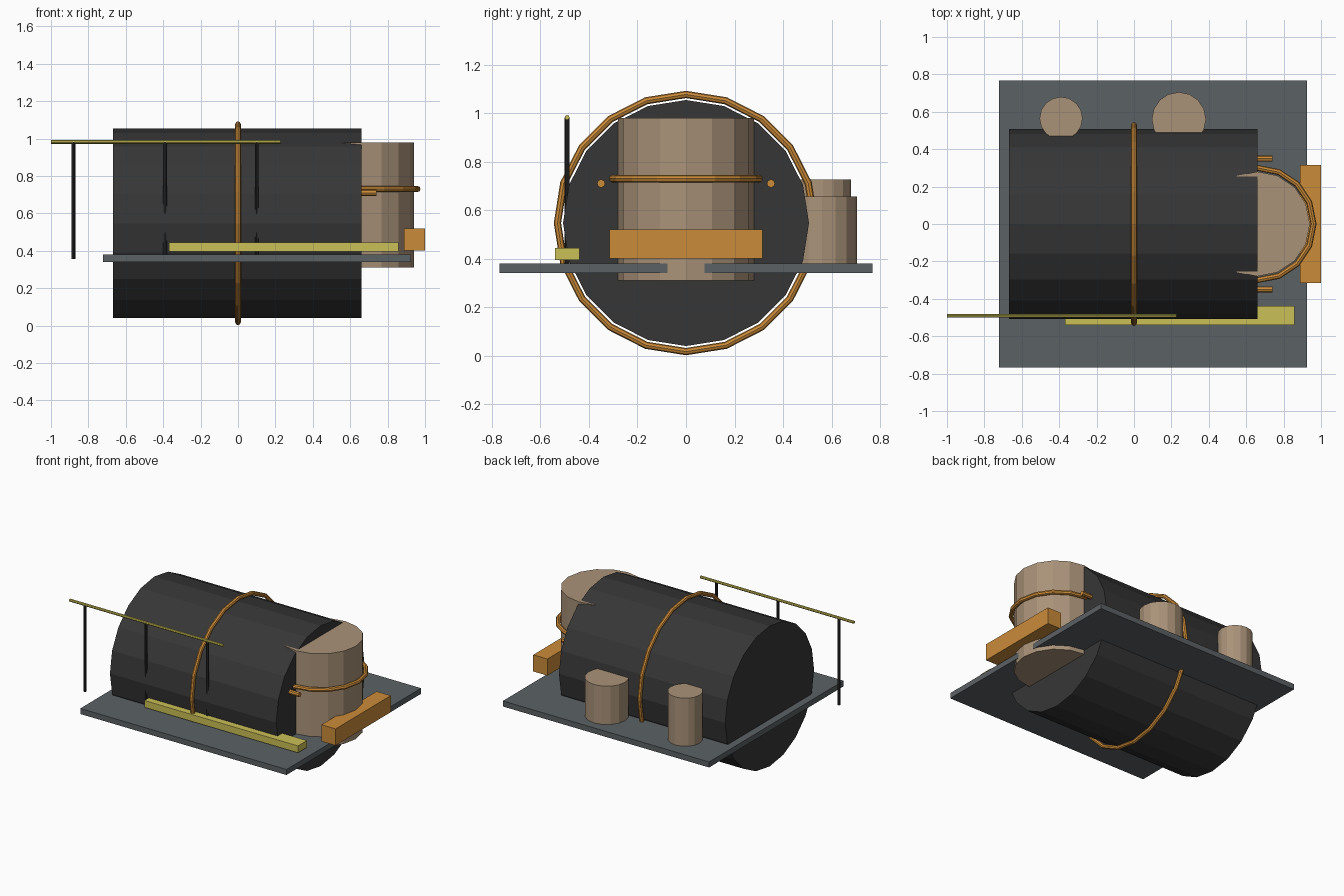
import bpy
from math import pi

if "Cube" in bpy.data.objects:
    bpy.data.objects.remove(bpy.data.objects["Cube"], do_unlink=True)


def material(name, rgb):
    m = bpy.data.materials.new(name)
    m.use_nodes = True
    m.diffuse_color = (*rgb, 1)
    m.node_tree.nodes["Principled BSDF"].inputs["Base Color"].default_value = (*rgb, 1)
    return m


CHARCOAL = material("charcoal", (0.037, 0.037, 0.037))
BLACK = material("black", (0.022, 0.022, 0.023))
TAN = material("tan", (0.40, 0.29, 0.19))
ORANGE = material("orange", (0.60, 0.26, 0.042))
GRAY = material("slate gray", (0.105, 0.12, 0.127))
YELLOW = material("yellow", (0.60, 0.53, 0.095))
ALONG_X = (0, pi / 2, 0)


def finish(name, mat):
    ob = bpy.context.object
    ob.name = name
    ob.data.materials.append(mat)
    return ob


def box(name, mat, x, y, z):
    """Box from (min, max) pairs on each axis."""
    spans = (x, y, z)
    bpy.ops.mesh.primitive_cube_add(size=1, location=[(a + b) / 2 for a, b in spans])
    ob = finish(name, mat)
    ob.scale = [b - a for a, b in spans]
    return ob


def upright(name, mat, x, y, r, z0, z1, sides):
    bpy.ops.mesh.primitive_cylinder_add(vertices=sides, radius=r, depth=z1 - z0,
                                        location=(x, y, (z0 + z1) / 2))
    return finish(name, mat)


def lying(name, mat, x0, x1, y, z, r, sides):
    bpy.ops.mesh.primitive_cylinder_add(vertices=sides, radius=r, depth=x1 - x0,
                                        location=((x0 + x1) / 2, y, z), rotation=ALONG_X)
    return finish(name, mat)


def ring(name, mat, loc, major, minor, sides, rot=(0, 0, 0)):
    bpy.ops.mesh.primitive_torus_add(major_radius=major, minor_radius=minor, major_segments=sides,
                                     minor_segments=8, location=loc, rotation=rot)
    return finish(name, mat)


# Main drum with its hoop
AXIS = 0.547
lying("main_drum", CHARCOAL, -0.668, 0.66, 0, AXIS, 0.507, 20)
ring("drum_hoop", ORANGE, (0, 0, AXIS), 0.53, 0.015, 20, ALONG_X)

# Deck plate
box("deck", GRAY, (-0.722, 0.925), (-0.768, 0.768), (0.34, 0.38))

# End tower, hoop, pegs and bumper
upright("end_tower", TAN, 0.66, 0, 0.28, 0.31, 0.98, 16)
ring("tower_hoop", ORANGE, (0.66, 0, 0.73), 0.3, 0.016, 16)
for side, y in (("left", 0.35), ("right", -0.35)):
    lying(side + "_peg", ORANGE, 0.60, 0.74, y, 0.71, 0.017, 8)
box("bumper", ORANGE, (0.887, 1.0), (-0.315, 0.315), (0.40, 0.52))

# Tanks at the back
upright("tall_tank", TAN, -0.39, 0.565, 0.115, 0.36, 0.727, 16)
upright("wide_tank", TAN, 0.24, 0.56, 0.145, 0.36, 0.657, 16)

# Front step and handrail
box("front_step", YELLOW, (-0.37, 0.857), (-0.54, -0.438), (0.395, 0.445))
lying("handrail", YELLOW, -1.0, 0.226, -0.49, 0.982, 0.01, 8)
for i, x in enumerate((-0.88, -0.39, 0.10)):
    upright(f"rail_post_{i + 1}", BLACK, x, -0.49, 0.01, 0.355, 0.982, 8)
